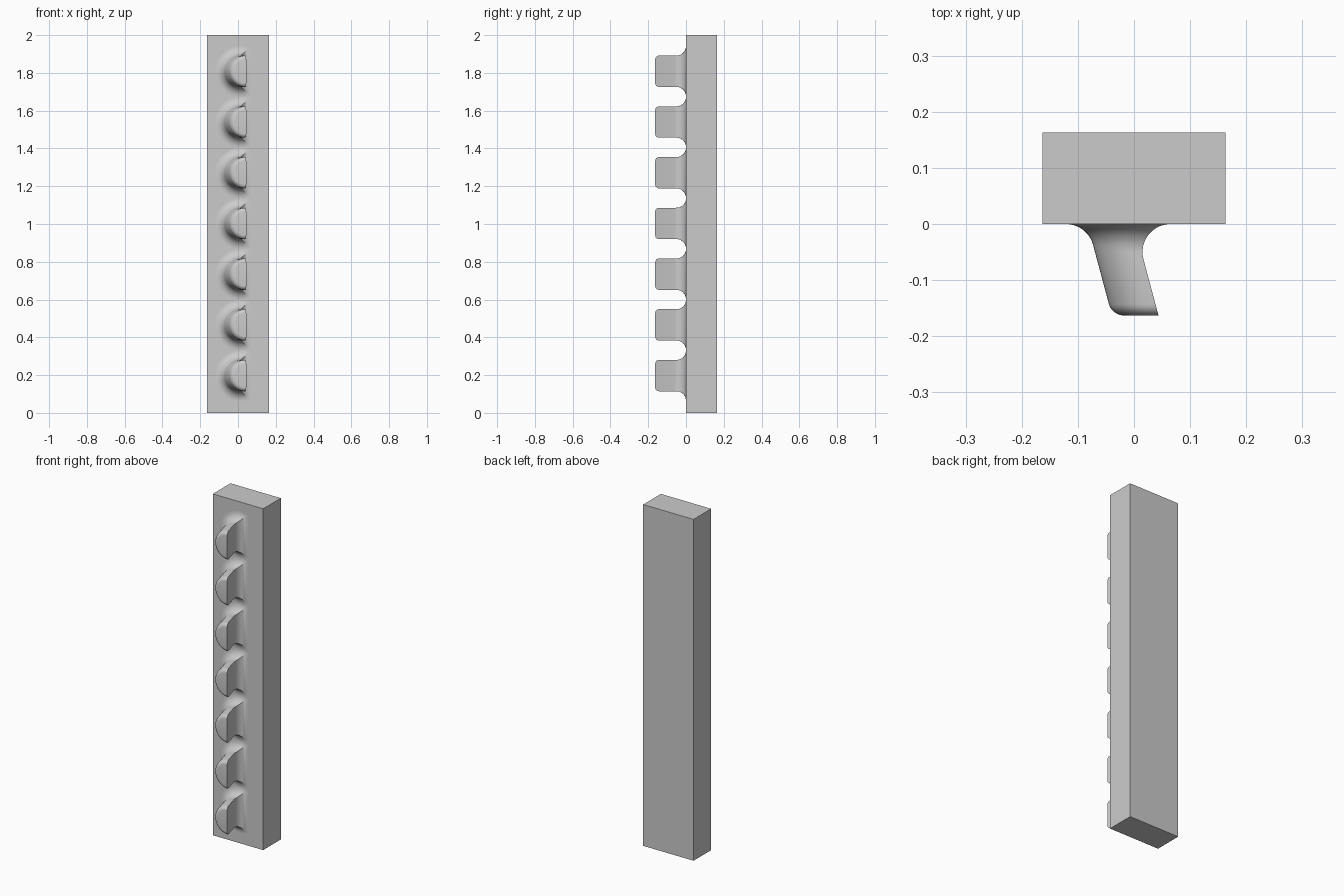
import bpy, bmesh
from math import sin, cos, pi, acos, atan, sqrt

cube = bpy.data.objects.get("Cube")
if cube:
    bpy.data.objects.remove(cube)

HALF = 0.163      # half width of the bar, also its depth
RADIUS = 0.083    # half-round peg radius
LENGTH = 0.163    # how far the pegs stand out
LEAN = 0.268      # sideways lean per unit of depth
FILLET = 0.05     # rounding where peg meets bar
TIP = 0.02        # rounding at the tip of the curved side
PITCH = 0.2685
COUNT = 7
ARC = 32

grey = bpy.data.materials.new("plain_grey")
grey.use_nodes = True
colour = (0.6, 0.6, 0.6, 1)
grey.diffuse_color = colour
grey.node_tree.nodes["Principled BSDF"].inputs["Base Color"].default_value = colour


def flare(d, c):
    """Extra offset of the wall at depth d, where c is the x part of its normal."""
    m = LEAN * c
    a = atan(m)
    if d >= FILLET * (1 + sin(a)):
        return 0.0
    centre = m * FILLET + FILLET / cos(a)
    return centre - sqrt(max(0, FILLET ** 2 - (d - FILLET) ** 2)) - m * d


def radius(d, angle):
    """Radius of the curved side, with the flare at the base and rounded tip."""
    t = max(0, d - (LENGTH - TIP))
    return RADIUS + flare(d, cos(angle)) - TIP + sqrt(max(0, TIP ** 2 - t ** 2))


# Bar
bm = bmesh.new()
bmesh.ops.create_cube(bm, size=1)
for v in bm.verts:
    v.co.x *= 2 * HALF
    v.co.y = (v.co.y + 0.5) * HALF
    v.co.z = (v.co.z + 0.5) * 2
mesh = bpy.data.meshes.new("bar")
bm.to_mesh(mesh)
bm.free()
mesh.materials.append(grey)
bar = bpy.data.objects.new("bar", mesh)
bpy.context.collection.objects.link(bar)

# Leaning half-round peg, lofted from D-shaped sections
top = FILLET * (1 + sin(atan(LEAN)))
depths = [top * (1 - cos(pi / 2 * i / 12)) for i in range(13)]
depths += [LENGTH - TIP + TIP * sin(pi / 2 * i / 6) for i in range(7)]
bm = bmesh.new()
rings = []
for d in depths:
    flat = flare(d, 1)
    end = pi / 2
    for _ in range(8):      # angle at which curve and flat side meet
        end = acos(flat / radius(d, end))
    ring = []
    for i in range(ARC + 1):
        a = end + (2 * pi - 2 * end) * i / ARC
        r = radius(d, a)
        ring.append(bm.verts.new((LEAN * d + r * cos(a), -d, r * sin(a))))
    rings.append(ring)
for low, high in zip(rings, rings[1:]):
    for i in range(ARC + 1):
        j = (i + 1) % (ARC + 1)
        bm.faces.new((low[i], low[j], high[j], high[i]))
bm.faces.new(rings[-1])
bm.faces.new(rings[0])
bmesh.ops.recalc_face_normals(bm, faces=bm.faces)
peg_mesh = bpy.data.meshes.new("peg")
bm.to_mesh(peg_mesh)
bm.free()
peg_mesh.materials.append(grey)

# Row of pegs up the front
for k in range(COUNT):
    peg = bpy.data.objects.new(f"peg_{k + 1}", peg_mesh)
    peg.location.z = 1.003 + (k - (COUNT - 1) / 2) * PITCH
    bpy.context.collection.objects.link(peg)
bpy.ops.object.select_all(action="DESELECT")
peg.select_set(True)
bpy.context.view_layer.objects.active = peg
bpy.ops.object.shade_smooth_by_angle(angle=pi / 6)
